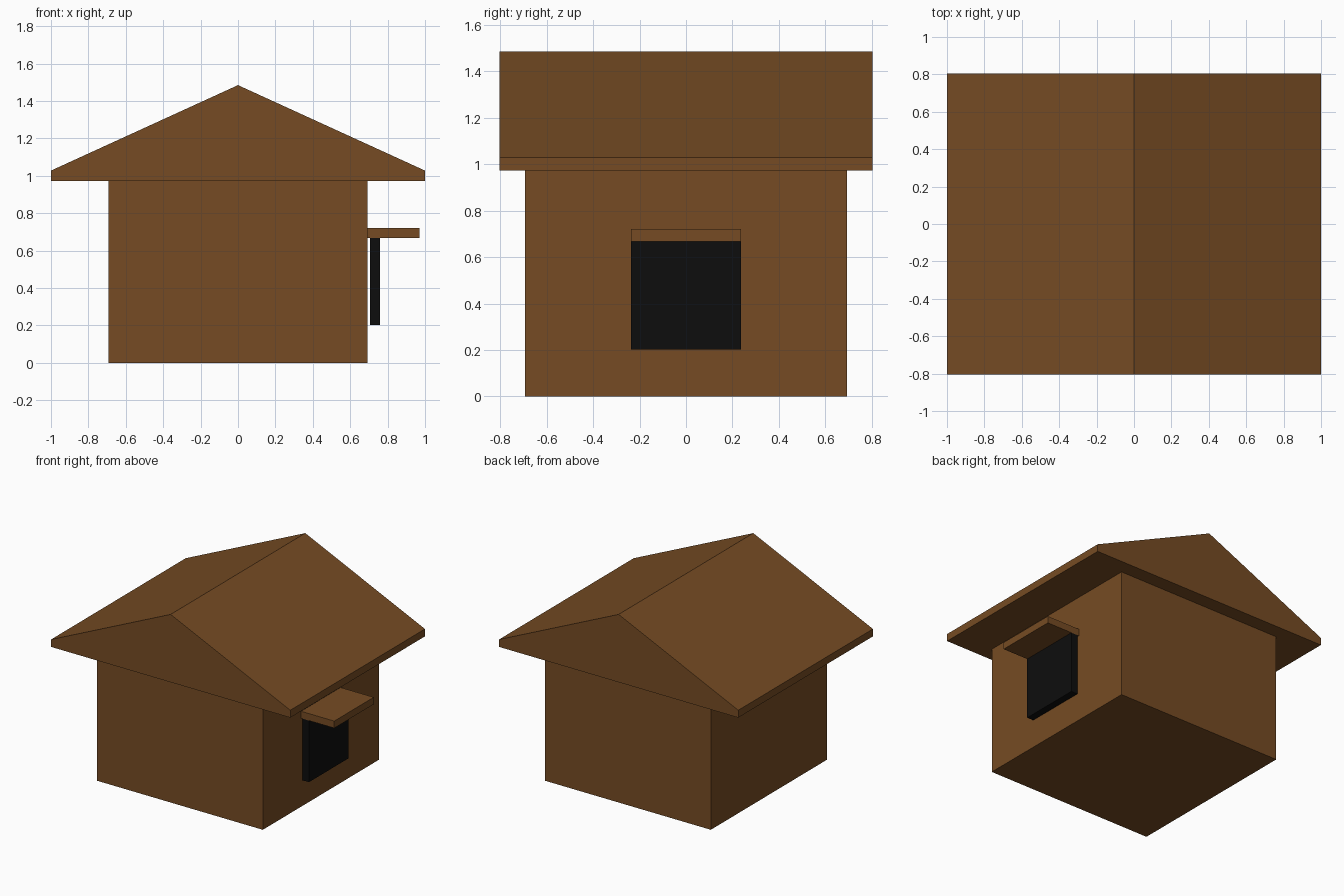
import bpy
import bmesh

if "Cube" in bpy.data.objects:
    bpy.data.objects.remove(bpy.data.objects["Cube"])


def material(name, rgb):
    m = bpy.data.materials.new(name)
    m.diffuse_color = (*rgb, 1.0)
    m.use_nodes = True
    m.node_tree.nodes["Principled BSDF"].inputs["Base Color"].default_value = m.diffuse_color
    return m


wood = material("brown wood", (0.18, 0.071, 0.017))
dark = material("black opening", (0.004, 0.004, 0.004))


def prism(name, profile, y, mat):
    """Extrude an x-z profile from -y to +y."""
    bm = bmesh.new()
    face = bm.faces.new([bm.verts.new((px, -y, pz)) for px, pz in profile])
    out = bmesh.ops.extrude_face_region(bm, geom=[face])
    verts = [v for v in out["geom"] if isinstance(v, bmesh.types.BMVert)]
    bmesh.ops.translate(bm, verts=verts, vec=(0, 2 * y, 0))
    bmesh.ops.recalc_face_normals(bm, faces=bm.faces)
    mesh = bpy.data.meshes.new(name)
    bm.to_mesh(mesh)
    bm.free()
    mesh.materials.append(mat)
    obj = bpy.data.objects.new(name, mesh)
    bpy.context.collection.objects.link(obj)
    return obj


def box(name, x0, x1, z0, z1, y, mat):
    return prism(name, [(x0, z0), (x1, z0), (x1, z1), (x0, z1)], y, mat)


# House body
box("body", -0.693, 0.693, 0, 0.972, 0.693, wood)
# Gabled roof with short upright eaves
prism("roof", [(-1, 0.972), (1, 0.972), (1, 1.028), (0, 1.485), (-1, 1.028)], 0.804, wood)
# Doorway panel on the right side, just clear of the wall
box("doorway", 0.705, 0.759, 0.203, 0.668, 0.236, dark)
# Small flat canopy over the doorway
box("door_canopy", 0.693, 0.97, 0.668, 0.721, 0.236, wood)
